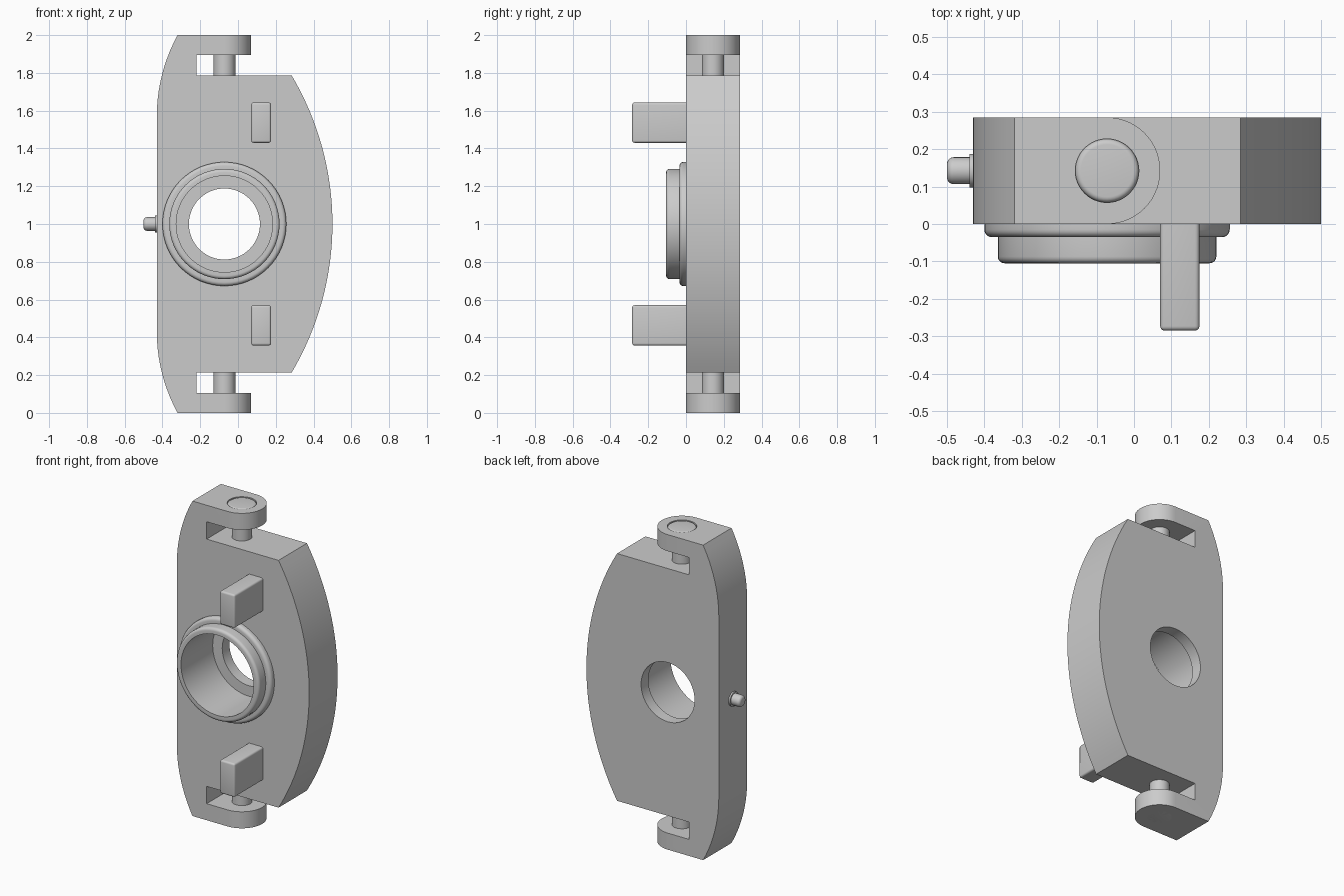
import bpy, bmesh
from math import radians, pi, sin, cos, atan2, asin
from mathutils import Matrix, Vector

if "Cube" in bpy.data.objects:
    bpy.data.objects.remove(bpy.data.objects["Cube"])

T = 0.285            # plate thickness
CX = -0.072          # x of bore and hinge pins
CY = T / 2


def finish(name, bm):
    bmesh.ops.recalc_face_normals(bm, faces=bm.faces)
    me = bpy.data.meshes.new(name)
    bm.to_mesh(me)
    bm.free()
    ob = bpy.data.objects.new(name, me)
    bpy.context.collection.objects.link(ob)
    return ob


def smooth(ob):
    bpy.ops.object.select_all(action='DESELECT')
    ob.select_set(True)
    bpy.context.view_layer.objects.active = ob
    bpy.ops.object.shade_smooth_by_angle(angle=radians(30))


def fillet(cx, cy, r, a0, a1, n=5):
    return [(cx + r * cos(radians(a0 + (a1 - a0) * i / n)),
             cy + r * sin(radians(a0 + (a1 - a0) * i / n))) for i in range(n + 1)]


def lathe(name, profile, matrix, closed=False, steps=64):
    """Revolve (radius, height) points about local z, then place by matrix."""
    bm = bmesh.new()
    vs = [bm.verts.new((r, 0, h)) for r, h in profile]
    es = [bm.edges.new(p) for p in zip(vs, vs[1:])]
    if closed:
        es.append(bm.edges.new((vs[-1], vs[0])))
    bmesh.ops.spin(bm, geom=vs + es, cent=(0, 0, 0), axis=(0, 0, 1),
                   angle=2 * pi, steps=steps)
    bmesh.ops.remove_doubles(bm, verts=bm.verts, dist=1e-5)
    bm.transform(matrix)
    return finish(name, bm)


def cut(ob, cutter):
    cutter.hide_render = True
    m = ob.modifiers.new("cut", 'BOOLEAN')
    m.operation, m.solver, m.object = 'DIFFERENCE', 'EXACT', cutter
    bpy.context.view_layer.objects.active = ob
    bpy.ops.object.modifier_apply(modifier=m.name)
    bpy.data.objects.remove(cutter)


def arc(cx, cz, r, a0, a1, n):
    return [(cx + r * cos(a0 + (a1 - a0) * i / n),
             cz + r * sin(a0 + (a1 - a0) * i / n)) for i in range(n + 1)]


# Plate: upper half outline (z measured from the middle), mirrored downwards
R1 = 1.54
half = arc(0.5 - R1, 0, R1, 0, asin(0.785 / R1), 16)
half += [(-0.22, 0.785), (-0.22, 0.895), (0.07, 0.895), (0.07, 1.0)]
R2 = 0.895
half += arc(-0.43 + R2, 0.57, R2, pi - asin(0.43 / R2), pi, 10)
outline = half + [(x, -z) for x, z in reversed(half[1:])]

bm = bmesh.new()
face = bm.faces.new([bm.verts.new((x, 0, z + 1)) for x, z in outline])
ext = bmesh.ops.extrude_face_region(bm, geom=[face])
bmesh.ops.translate(bm, vec=(0, T, 0),
                    verts=[g for g in ext['geom'] if isinstance(g, bmesh.types.BMVert)])
# round the lug ends into half circles
lug_edges = [e for e in bm.edges
             if all(abs(v.co.x - 0.07) < 1e-4 and abs(v.co.z - 1) > 0.88 for v in e.verts)
             and abs(e.verts[0].co.y - e.verts[1].co.y) < 1e-4]
bmesh.ops.bevel(bm, geom=lug_edges, offset=CY - 0.0005, segments=14,
                profile=0.5, affect='EDGES')
plate = finish("plate", bm)

# Stepped bore through the plate
along_y = Matrix.Translation((CX, 0, 1)) @ Matrix.Rotation(-pi / 2, 4, 'X')
cut(plate, lathe("bore_cutter", [(0, -.2), (.255, -.2), (.255, .213), (.188, .213),
                                 (.188, .4), (0, .4)], along_y))

# Hinge pins with rounded heads set into the lugs
pin_profile = [(0, .775), (.058, .775), (.058, .97), (.085, .97)]
pin_profile += fillet(.07, .985, .015, 0, 90) + [(0, 1.0)]
for label, s in (("upper", 1), ("lower", -1)):
    place = Matrix.Translation((CX, CY, 1)) @ Matrix.Diagonal((1, 1, s, 1))
    cut(plate, lathe("pin_cutter", [(0, .97), (.085, .97), (.085, 1.1), (0, 1.1)],
                     place, steps=48))
    smooth(lathe(label + "_hinge_pin", pin_profile, place, steps=48))
smooth(plate)

# Stepped collar around the bore
collar = [(.255, 0), (.328, 0)] + fillet(.308, -.015, .02, 0, -90)
collar += [(.292, -.035)] + fillet(.274, -.087, .018, 0, -90) + [(.255, -.105)]
smooth(lathe("collar", collar, along_y, closed=True))

# Side nipple
nipple = [(0, -.42), (.045, -.42), (.045, -.44), (.036, -.44)]
nipple += [(r, -h) for r, h in fillet(.018, .482, .018, 0, 90)] + [(0, -.5)]
smooth(lathe("side_nipple", nipple,
             Matrix.Translation((0, CY, 1)) @ Matrix.Rotation(pi / 2, 4, 'Y'), steps=32))

# Front stop blocks
for label, s in (("upper", 1), ("lower", -1)):
    bm = bmesh.new()
    bmesh.ops.create_cube(bm, size=1, matrix=Matrix.Translation((.1225, -CY, 1 + s * .5365))
                          @ Matrix.Diagonal((.105, T, .213, 1)))
    edges = [e for e in bm.edges if any(v.co.y < -.1 for v in e.verts)]
    bmesh.ops.bevel(bm, geom=edges, offset=.012, segments=4, profile=.5, affect='EDGES')
    smooth(finish(label + "_stop_block", bm))
